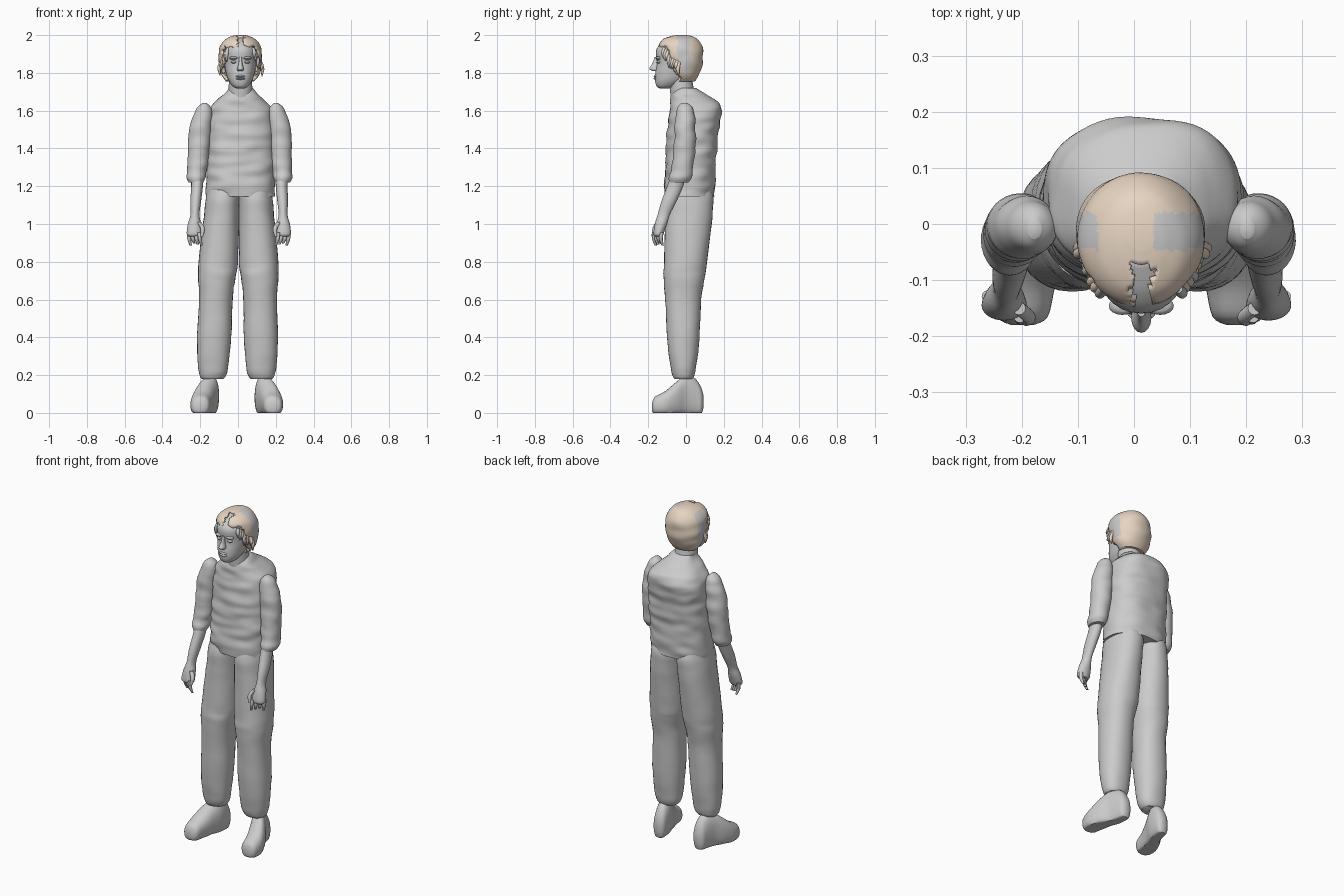
import bpy, bmesh, math, random
from mathutils import Vector, noise

random.seed(4)
cube = bpy.data.objects.get("Cube")
if cube:
    bpy.data.objects.remove(cube, do_unlink=True)


def material(name, rgb):
    m = bpy.data.materials.new(name)
    m.use_nodes = True
    m.diffuse_color = (*rgb, 1)
    m.node_tree.nodes["Principled BSDF"].inputs["Base Color"].default_value = (*rgb, 1)
    return m


GREY = material("plain_grey", (0.6, 0.6, 0.6))
BEIGE = material("pale_beige", (0.83, 0.69, 0.56))
MID = 0.013  # body centre line


def smooth_rows(rows, steps):
    """Catmull-Rom interpolation through the cross-section rows."""
    out = []
    for i in range(len(rows) - 1):
        p, a, b, q = rows[max(i - 1, 0)], rows[i], rows[i + 1], rows[min(i + 2, len(rows) - 1)]
        for s in range(steps):
            t = s / steps
            out.append([0.5 * (2 * k1 + (k2 - k0) * t + (2 * k0 - 5 * k1 + 4 * k2 - k3) * t * t
                               + (3 * k1 - k0 - 3 * k2 + k3) * t ** 3)
                        for k0, k1, k2, k3 in zip(p, a, b, q)])
    return out + [list(rows[-1])]


def loft(name, rows, axis="z", power=2.0, sides=32, steps=4, folds=0.0, mirrored=False,
         mats=(GREY,), caps=True, remove=None, paint=None, thickness=0):
    """Skin of rounded sections; each row is (position, u0, u1, v0, v1)."""
    bm = bmesh.new()
    rings = []
    for t, u0, u1, v0, v1 in smooth_rows(rows, steps):
        ring = []
        for k in range(sides):
            a = math.tau * k / sides
            c, s = math.cos(a), math.sin(a)
            c = math.copysign(abs(c) ** (2 / power), c)
            s = math.copysign(abs(s) ** (2 / power), s)
            u, v = (u0 + u1 + (u1 - u0) * c) / 2, (v0 + v1 + (v1 - v0) * s) / 2
            p = Vector((u, v, t)) if axis == "z" else Vector((u, t, v))
            if folds:
                n = noise.noise(Vector((p.x * 9, p.y * 9, p.z * 22)))
                p += Vector((c, s, 0)) * n * folds
            p.z = max(p.z, 0)
            if mirrored:
                p.x = 0.024 * (p.z - 0.6) - p.x
            ring.append(bm.verts.new(p))
        rings.append(ring)
    for lo, hi in zip(rings, rings[1:]):
        for k in range(sides):
            n = (k + 1) % sides
            bm.faces.new((lo[k], lo[n], hi[n], hi[k]))
    if caps:
        bm.faces.new(rings[0])
        bm.faces.new(rings[-1])
    bmesh.ops.recalc_face_normals(bm, faces=bm.faces)
    if remove:
        gone = [f for f in bm.faces if remove(f.calc_center_median())]
        bmesh.ops.delete(bm, geom=gone, context="FACES")
    if paint:
        for f in bm.faces:
            f.material_index = paint(f.calc_center_median())
    mesh = bpy.data.meshes.new(name)
    bm.to_mesh(mesh)
    bm.free()
    ob = bpy.data.objects.new(name, mesh)
    bpy.context.collection.objects.link(ob)
    for m in mats:
        mesh.materials.append(m)
    if thickness:
        mod = ob.modifiers.new("thickness", "SOLIDIFY")
        mod.thickness, mod.offset = thickness, -1
    bpy.ops.object.select_all(action="DESELECT")
    ob.select_set(True)
    bpy.context.view_layer.objects.active = ob
    bpy.ops.object.shade_smooth_by_angle(angle=math.radians(50))
    return ob


def pair(name, rows, **kw):
    loft("left_" + name, rows, **kw)
    loft("right_" + name, rows, mirrored=True, **kw)


def tube(points):
    """Rows for a round strand through (x, y, z, radius) points."""
    return [(z, x - r, x + r, y - r, y + r) for x, y, z, r in points]


# Shirt body
loft("shirt", [(1.145, -.165, .192, -.11, .148), (1.2, -.168, .195, -.115, .152),
               (1.3, -.165, .195, -.11, .158), (1.4, -.162, .192, -.105, .165),
               (1.5, -.16, .19, -.10, .175), (1.58, -.155, .187, -.09, .188),
               (1.625, -.143, .172, -.082, .182), (1.66, -.11, .14, -.08, .15),
               (1.69, -.075, .102, -.072, .1), (1.72, -.052, .077, -.06, .055)],
     power=2.4, sides=64, steps=8, folds=.009)

# Sleeves, forearms and palms
pair("sleeve", [(1.64, .187, .215, -.03, .01), (1.62, .17, .235, -.045, .03),
                (1.57, .157, .262, -.055, .045), (1.5, .165, .28, -.06, .05),
                (1.4, .17, .285, -.065, .052), (1.3, .18, .288, -.075, .04),
                (1.25, .185, .288, -.09, .028), (1.22, .197, .275, -.09, .012)],
     steps=6, folds=.007)
pair("forearm", [(1.26, .2, .265, -.08, 0), (1.2, .2, .262, -.1, -.015),
                 (1.12, .208, .265, -.13, -.05), (1.05, .215, .262, -.15, -.085),
                 (1.0, .205, .275, -.165, -.1), (.95, .2, .28, -.172, -.118),
                 (.935, .21, .27, -.165, -.125)])
# Fingers and thumb
for i in range(4):
    x, y = .212 + .019 * i, -.165 + .012 * i
    pair(f"finger_{i + 1}", tube([(x, y, .955, .011), (x - .003, y - .004, .92, .01),
                                  (x - .012, y + .006, .885 + .006 * (i % 3), .006)]), sides=12)
pair("thumb", tube([(.215, -.15, 1.01, .012), (.196, -.166, .975, .012),
                    (.2, -.175, .935, .007)]), sides=12)

# Trouser legs
pair("trouser_leg", [(1.18, .006, .175, -.1, .135), (1.13, .004, .182, -.113, .146),
                     (1.0, .004, .195, -.112, .135), (.8, .005, .214, -.115, .112),
                     (.72, .015, .214, -.12, .1), (.6, .028, .207, -.11, .08),
                     (.4, .03, .212, -.1, .072), (.26, .042, .205, -.085, .058),
                     (.2, .053, .193, -.07, .045), (.18, .065, .18, -.06, .035)],
     power=2.2, folds=.004)

# Shoes
pair("shoe", [(-.18, .165, .205, .01, .05), (-.165, .14, .23, -.01, .085),
              (-.11, .127, .238, -.02, .115), (-.05, .11, .218, -.02, .165),
              (0, .092, .188, -.02, .2), (.05, .088, .17, -.02, .18),
              (.08, .093, .16, -.01, .135), (.093, .11, .14, .03, .09)],
     axis="y", power=2.3)

# Neck and head
loft("neck", tube([(MID, -.01, 1.64, .068), (MID, -.02, 1.7, .064), (MID, -.03, 1.78, .06)]))
loft("head", [(1.718, -.01, .035, -.14, -.08), (1.73, -.03, .055, -.156, -.05),
              (1.76, -.05, .075, -.164, 0), (1.8, -.064, .088, -.162, .04),
              (1.85, -.072, .097, -.155, .065), (1.92, -.074, .1, -.158, .073),
              (1.96, -.06, .085, -.125, .06), (1.985, -.03, .055, -.075, .03)],
     power=2.15, steps=6)

# Face features
loft("nose", [(1.885, MID - .008, MID + .008, -.165, -.14), (1.85, MID - .01, MID + .01, -.178, -.14),
              (1.822, MID - .018, MID + .018, -.194, -.14),
              (1.81, MID - .014, MID + .014, -.178, -.14)], sides=16)
for name, z, h in (("upper_lip", 1.782, .006), ("lower_lip", 1.77, .007)):
    loft(name, [(z - h, MID - .016, MID + .016, -.164, -.14), (z, MID - .026, MID + .026, -.173, -.14),
                (z + h, MID - .014, MID + .014, -.165, -.14)], sides=16)
for side, label in ((1, "left"), (-1, "right")):
    x = MID + side * .034
    loft(label + "_eye", [(1.849, x - .008, x + .008, -.15, -.13), (1.857, x - .016, x + .016, -.157, -.13),
                          (1.865, x - .008, x + .008, -.152, -.13)], sides=16)
    loft(label + "_brow", [(1.872, x - .018, x + .018, -.155, -.13), (1.879, x - .024, x + .024, -.162, -.13),
                           (1.886, x - .018, x + .018, -.156, -.13)], sides=16)


# Hair shell, open over the face, with a parting and grey side patches
def bare(p):
    ragged = .014 * noise.noise(p * 45)
    dx = abs(p.x - MID)
    face = p.y < -.05 + ragged and dx < .092 + ragged and p.z < 1.925 + ragged + .2 * dx
    parting = p.y < -.07 and dx < .02 + ragged
    jaw = p.y < -.03 + ragged and p.z < 1.8 + ragged
    return face or parting or jaw


def side_patch(p):
    return int(not (-.047 < p.y < .02 and p.z > 1.815 and (p.x > .035 or p.x < -.065)))


loft("hair", [(1.755, -.062, .088, -.06, .05), (1.78, -.08, .106, -.08, .066),
              (1.82, -.098, .122, -.1, .08), (1.88, -.104, .128, -.13, .091),
              (1.94, -.095, .12, -.145, .085), (1.975, -.07, .095, -.128, .062),
              (1.993, -.04, .062, -.09, .035), (2.0, -.012, .036, -.05, .0)],
     sides=64, steps=6, folds=.005, mats=(GREY, BEIGE),
     remove=bare, paint=side_patch, thickness=.018)

# Loose locks framing the face
for side, label in ((1, "left"), (-1, "right")):
    for i in range(9):
        t = i / 8
        x, y = MID + side * (.072 + .038 * t), -.115 + .08 * t
        z = 1.935 - .075 * t
        drop = random.uniform(.05, .085)
        out = side * random.uniform(0, .008)
        loft(f"{label}_lock_{i + 1}",
             tube([(x - side * .006, y, z, .008), (x + out, y - .008, z - drop / 2, .01),
                   (x + out / 2, y - .004, z - drop, .002)]),
             sides=10, mats=(BEIGE if i % 3 else GREY,))
